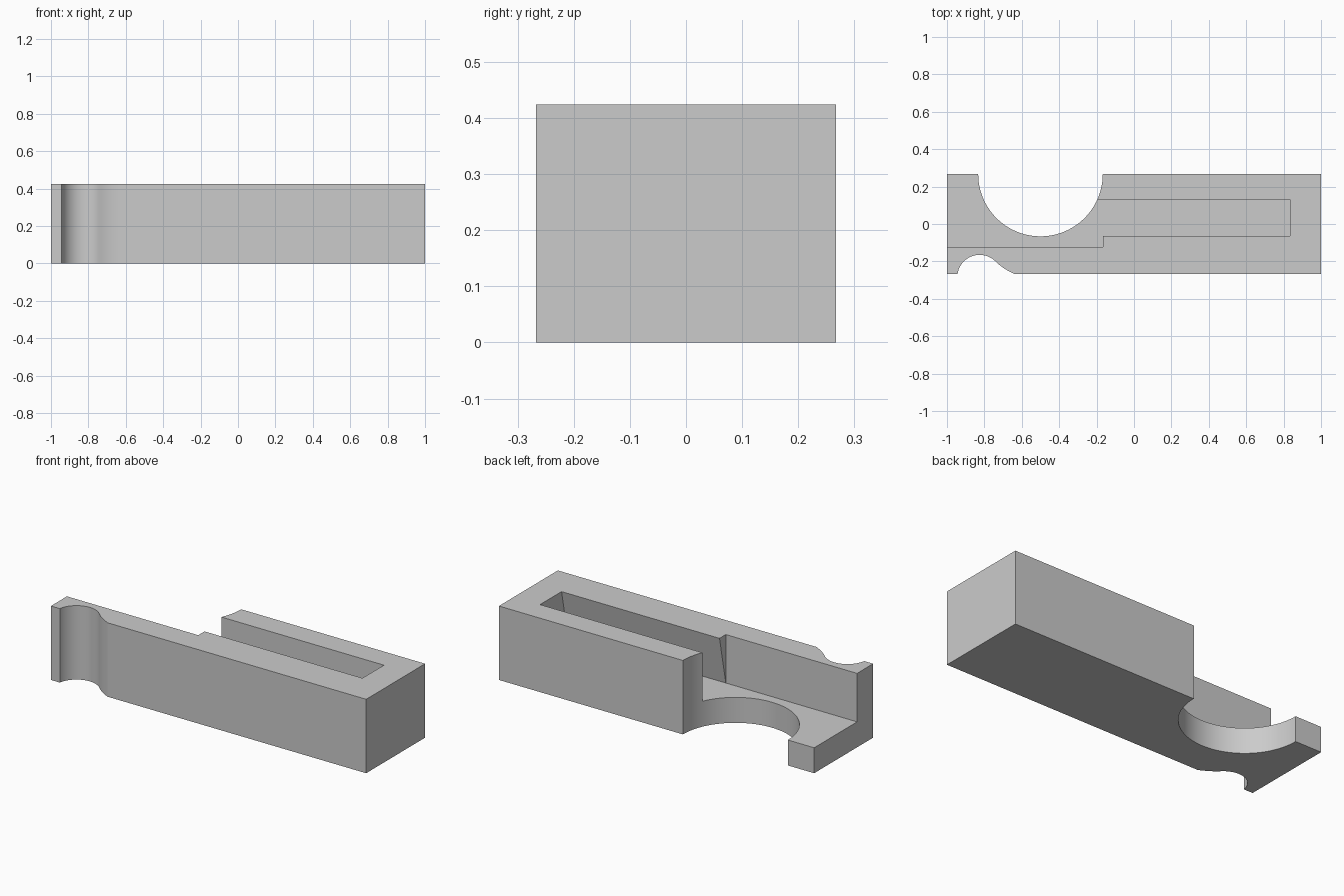
import bpy, bmesh
from math import sin, cos, radians, sqrt
from mathutils import Vector

cube = bpy.data.objects.get("Cube")
if cube:
    bpy.data.objects.remove(cube, do_unlink=True)

HEIGHT, FLOOR, HALF = 0.424, 0.146, 0.267
ABOVE = 0.6  # cutters reach past the top

grey = bpy.data.materials.new("plain grey")
grey.use_nodes = True
colour = (0.6, 0.6, 0.6, 1)
grey.diffuse_color = colour
grey.node_tree.nodes["Principled BSDF"].inputs["Base Color"].default_value = colour


def prism(name, profile, direction):
    """Extrude a closed 3D profile along a direction."""
    bm = bmesh.new()
    face = bm.faces.new([bm.verts.new(p) for p in profile])
    out = bmesh.ops.extrude_face_region(bm, geom=[face], use_keep_orig=True)
    moved = [g for g in out["geom"] if isinstance(g, bmesh.types.BMVert)]
    bmesh.ops.translate(bm, verts=moved, vec=Vector(direction))
    bmesh.ops.recalc_face_normals(bm, faces=bm.faces)
    mesh = bpy.data.meshes.new(name)
    bm.to_mesh(mesh)
    bm.free()
    mesh.materials.append(grey)
    obj = bpy.data.objects.new(name, mesh)
    bpy.context.collection.objects.link(obj)
    return obj


def arc(cx, cy, r, start, end, steps):
    angles = [radians(start + (end - start) * i / steps) for i in range(steps + 1)]
    return [(cx + r * cos(a), cy + r * sin(a)) for a in angles]


def cut(body, cutter):
    cutter.hide_render = True
    mod = body.modifiers.new("cut", "BOOLEAN")
    mod.operation, mod.solver, mod.object = "DIFFERENCE", "EXACT", cutter
    bpy.ops.object.select_all(action="DESELECT")
    bpy.context.view_layer.objects.active = body
    body.select_set(True)
    bpy.ops.object.modifier_apply(modifier=mod.name)
    bpy.data.objects.remove(cutter, do_unlink=True)


# Body outline: finger notch in front, large half-round recess at the back
notch = arc(-0.825, -0.285, 0.12, 171.4, 45, 20)
a, b, c = Vector(notch[-1]), Vector((-0.70, -0.24)), Vector((-0.64, -HALF))
blend = [tuple(a * (1 - t) ** 2 + b * 2 * t * (1 - t) + c * t * t)
         for t in (i / 8 for i in range(1, 9))]
recess = arc(-0.5, HALF, 0.333, 0, -180, 48)
outline = ([(-1, -HALF)] + notch + blend + [(1, -HALF), (1, HALF)]
           + recess + [(-1, HALF)])
body = prism("clip_body", [(x, y, 0) for x, y in outline], (0, 0, HEIGHT))

# Lowered ledge at the open end
ledge = [(-1.1, -0.122), (-0.167, -0.122), (-0.167, 0.13),
         (-0.5, 0.13), (-0.5, 0.4), (-1.1, 0.4)]
cut(body, prism("ledge_cutter", [(x, y, FLOOR) for x, y in ledge], (0, 0, ABOVE)))

# Long slot with an undercut front wall
lean = 0.057 / (HEIGHT - FLOOR)
top_y = -0.122 + lean * (ABOVE - FLOOR)
slot = [(-0.122, FLOOR), (0.13, FLOOR), (0.13, ABOVE), (top_y, ABOVE)]
cut(body, prism("slot_cutter", [(-0.25, y, z) for y, z in slot], (1.085, 0, 0)))

bpy.ops.object.shade_smooth_by_angle(angle=radians(25))
